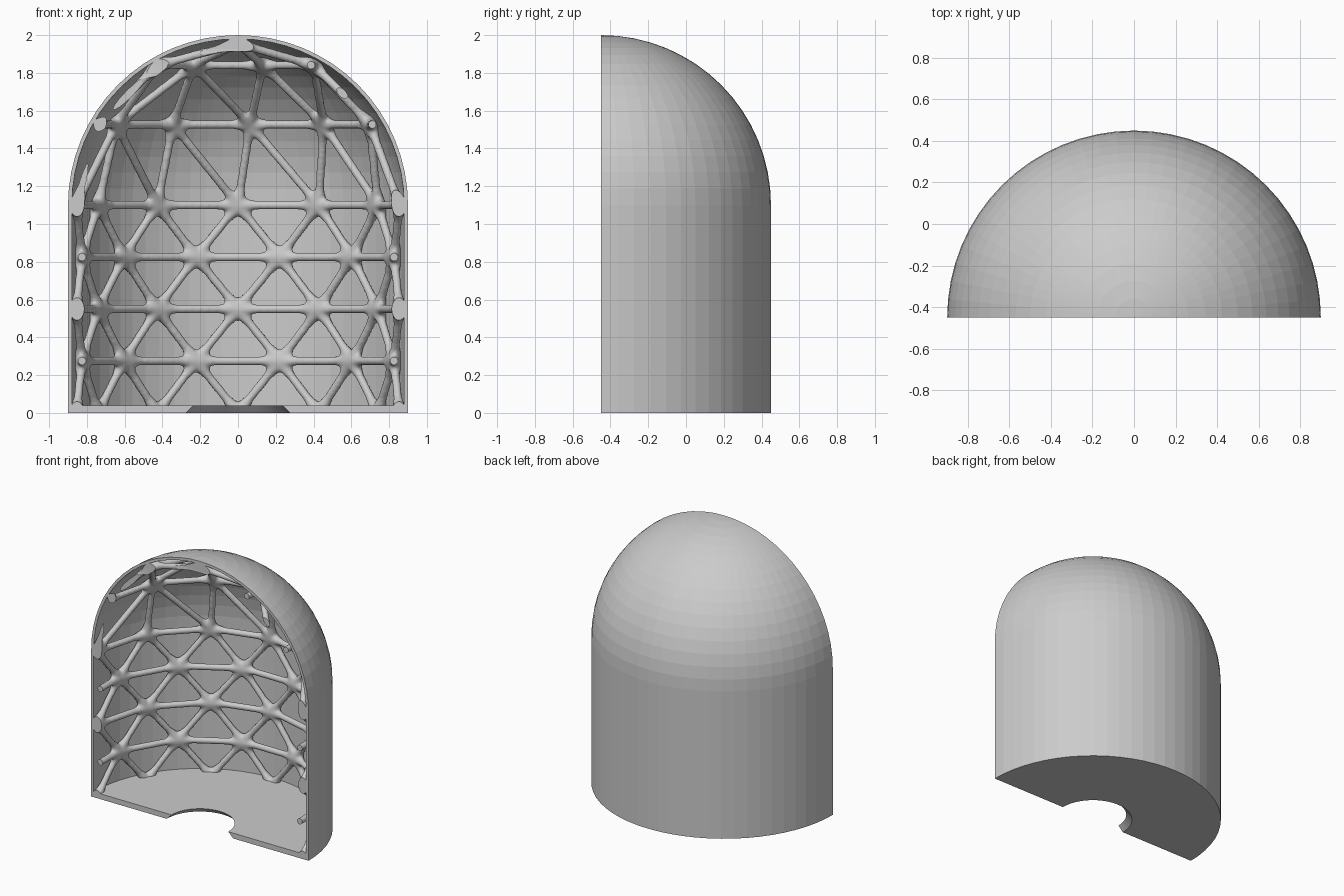
import bpy, bmesh
from math import sin, cos, pi, radians
from mathutils import Vector

if "Cube" in bpy.data.objects:
    bpy.data.objects.remove(bpy.data.objects["Cube"])

R, WALL, FLOOR, SPRING, YC = 0.9, 0.02, 0.04, 1.1, -0.45   # shell sizes, cut plane
RL = 0.855                                                 # lattice radius
ROD, HUB, FLARE = 0.0235, 0.043, 0.1                       # rod and joint sizes


def make_object(name, bm):
    mesh = bpy.data.meshes.new(name)
    bm.to_mesh(mesh)
    bm.free()
    ob = bpy.data.objects.new(name, mesh)
    bpy.context.collection.objects.link(ob)
    return ob


# Half shell: closed wall, dome and floor profile swept through 180 degrees
def arc(r, angles):
    return [(r * cos(a), SPRING + r * sin(a)) for a in angles]


STEPS = 16
up = [i * pi / 2 / STEPS for i in range(STEPS + 1)]
profile = ([(0.275, 0), (R, 0)] + arc(R, up) + arc(R - WALL, up[::-1])
           + [(R - WALL, FLOOR), (0.235, FLOOR)])
SIDES = 32
bm = bmesh.new()
rings = []
for s in range(SIDES + 1):
    a = pi * s / SIDES
    rings.append([bm.verts.new((r * cos(a), YC + r * sin(a), z)) for r, z in profile])
n = len(profile)
for ra, rb in zip(rings, rings[1:]):
    for i in range(n):
        j = (i + 1) % n
        bm.faces.new((ra[i], rb[i], rb[j], ra[j]))
bm.faces.new(rings[0])
bm.faces.new(rings[-1][::-1])
bmesh.ops.remove_doubles(bm, verts=bm.verts, dist=1e-5)
bmesh.ops.recalc_face_normals(bm, faces=bm.faces)
make_object("half_shell", bm)


# Lattice joints: staggered rows on the wall, thinning rings on the dome
def ring(r, z, count, offset):
    return [Vector((r * sin(t), YC + r * cos(t), z))
            for t in (radians(offset + 360 * k / count) for k in range(count))]


rows = [ring(RL, SPRING * i / 4, 12, 15 * (i % 2)) for i in range(5)]
links = []
for i, row in enumerate(rows):
    if i:
        links += [(row[k], row[k - 1]) for k in range(12)]
    if i < 4:
        even, odd = (row, rows[i + 1]) if i % 2 == 0 else (rows[i + 1], row)
        for k in range(12):
            links += [(odd[k], even[k]), (odd[k], even[(k + 1) % 12])]

# Dome rods follow the hull of the dome joints
dome = rows[4] + [Vector((0, YC, SPRING + RL))]
for elev, count, offset in ((30, 11, 5), (60, 7, 18)):
    e = radians(elev)
    dome += ring(RL * cos(e), SPRING + RL * sin(e), count, offset)
hull = bmesh.new()
for p in dome:
    hull.verts.new(p)
bmesh.ops.convex_hull(hull, input=hull.verts)
for e in hull.edges:
    a, b = (v.co.copy() for v in e.verts)
    if max(a.z, b.z) > SPRING + 0.01:
        links.append((a, b))
hull.free()


# Rods flare out towards the joints
def cone(bm, a, b, r1, r2):
    d = b - a
    m = d.to_track_quat('Z', 'Y').to_matrix().to_4x4()
    m.translation = (a + b) / 2
    bmesh.ops.create_cone(bm, cap_ends=True, segments=14, radius1=r1, radius2=r2,
                          depth=d.length, matrix=m)


bm = bmesh.new()
joints = {}
for a, b in links:
    if max(a.y, b.y) < YC - 0.05:
        continue
    d = (b - a).normalized() * FLARE
    cone(bm, a, b, ROD, ROD)
    cone(bm, a, a + d, HUB, ROD)
    cone(bm, b - d, b, ROD, HUB)
    for p in (a, b):
        joints[tuple(round(c, 3) for c in p)] = p
for p in joints.values():
    m = p.to_track_quat('Z', 'Y').to_matrix().to_4x4()
    m.translation = p
    bmesh.ops.create_icosphere(bm, subdivisions=2, radius=HUB, matrix=m)
lattice = make_object("rib_lattice", bm)

# Fuse the rods into one smoothly blended lattice
bpy.context.view_layer.objects.active = lattice
lattice.select_set(True)
fuse = lattice.modifiers.new("fuse", 'REMESH')
fuse.mode = 'VOXEL'
fuse.voxel_size = 0.011
blend = lattice.modifiers.new("blend", 'SMOOTH')
blend.factor = 0.5
blend.iterations = 6
for name in ("fuse", "blend"):
    bpy.ops.object.modifier_apply(modifier=name)

# Trim the lattice at the cut plane and inside the floor
bm = bmesh.new()
bm.from_mesh(lattice.data)
for co, no in (((0, YC, 0), (0, -1, 0)), ((0, 0, 0.015), (0, 0, -1))):
    cut = bmesh.ops.bisect_plane(bm, geom=bm.verts[:] + bm.edges[:] + bm.faces[:],
                                 plane_co=co, plane_no=no, clear_outer=True)
    edges = [g for g in cut["geom_cut"] if isinstance(g, bmesh.types.BMEdge)]
    bmesh.ops.holes_fill(bm, edges=edges, sides=0)
bm.to_mesh(lattice.data)
bm.free()
bpy.ops.object.shade_smooth_by_angle(angle=radians(40))
